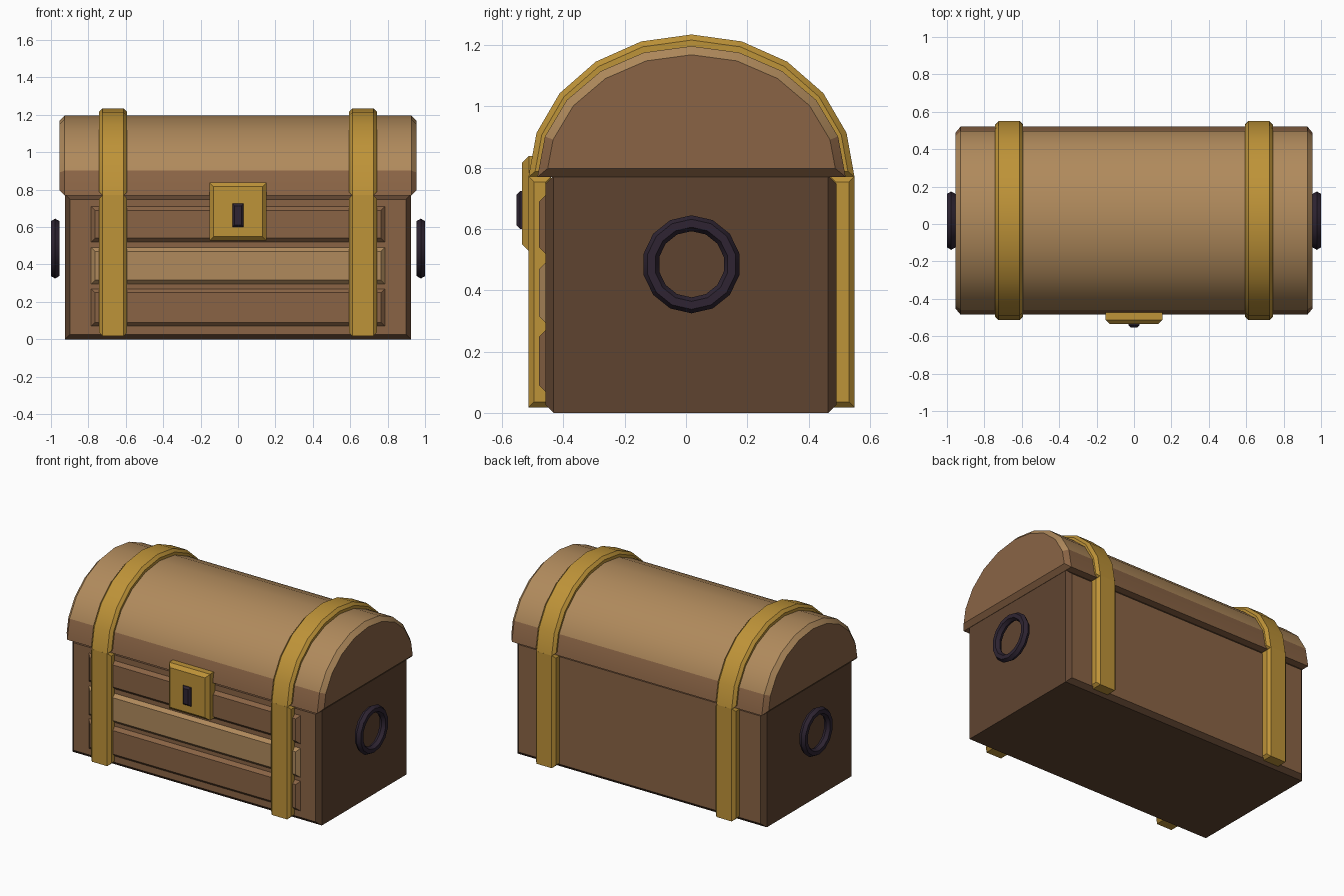
import bpy, bmesh, math
from mathutils import Vector, Matrix

if "Cube" in bpy.data.objects:
    bpy.data.objects.remove(bpy.data.objects["Cube"])

CY = 0.018  # depth centre of the chest body


def material(name, hex_rgb):
    m = bpy.data.materials.new(name)
    lin = []
    for i in (0, 2, 4):
        c = int(hex_rgb[i:i + 2], 16) / 255
        lin.append(c / 12.92 if c <= 0.04045 else ((c + 0.055) / 1.055) ** 2.4)
    m.diffuse_color = (*lin, 1)
    m.use_nodes = True
    m.node_tree.nodes["Principled BSDF"].inputs["Base Color"].default_value = m.diffuse_color
    return m


LIGHT = material("light_wood", "B08A5C")
MEDIUM = material("medium_wood", "8A6445")
DARK = material("dark_wood", "5F4430")
GOLD = material("gold_metal", "BE9338")
IRON = material("dark_iron", "2E2432")


def finish(name, bm, mats, rule=None):
    bmesh.ops.recalc_face_normals(bm, faces=bm.faces)
    bm.normal_update()
    if rule:
        for f in bm.faces:
            f.material_index = rule(f)
    me = bpy.data.meshes.new(name)
    bm.to_mesh(me)
    bm.free()
    for m in mats:
        me.materials.append(m)
    ob = bpy.data.objects.new(name, me)
    bpy.context.collection.objects.link(ob)
    bpy.ops.object.select_all(action='DESELECT')
    ob.select_set(True)
    bpy.context.view_layer.objects.active = ob
    bpy.ops.object.shade_smooth_by_angle(angle=math.radians(30))
    return ob


def prism(name, profile, axis, start, end, bevel, mats, rule=None, both=True):
    """Extrude a profile along x or y and chamfer the rim of its end caps."""
    def place(a, b, t):
        return (t, a, b) if axis == 'x' else (a, t, b)
    bm = bmesh.new()
    first = [bm.verts.new(place(a, b, start)) for a, b in profile]
    last = [bm.verts.new(place(a, b, end)) for a, b in profile]
    caps = [bm.faces.new(first), bm.faces.new(last)]
    n = len(profile)
    for i in range(n):
        j = (i + 1) % n
        bm.faces.new((first[i], first[j], last[j], last[i]))
    bmesh.ops.recalc_face_normals(bm, faces=bm.faces)
    rim = [e for c in (caps if both else caps[:1]) for e in c.edges]
    bmesh.ops.bevel(bm, geom=rim, offset=bevel, segments=1, affect='EDGES')
    return finish(name, bm, mats, rule)


def rect(a0, a1, b0, b1):
    return [(a0, b0), (a1, b0), (a1, b1), (a0, b1)]


def arc(ry, rz, base=0.77, n=10):
    return [(CY - ry * math.cos(math.pi * i / n),
             base + rz * math.sin(math.pi * i / n)) for i in range(n + 1)]


# Body: medium front and back panels, dark ends and chamfers
prism("chest_body", rect(-0.925, 0.925, 0, 0.775), 'y', CY - 0.477, CY + 0.473,
      0.027, [DARK, MEDIUM], lambda f: int(abs(f.normal.y) > 0.9))

# Barrel lid: light staves above a medium lower course and end panels
prism("lid", arc(0.503, 0.427), 'x', -0.955, 0.955, 0.028, [MEDIUM, LIGHT],
      lambda f: int(abs(f.normal.x) < 0.9 and f.calc_center_median().z > 0.89))

# Front planks
for i, (z0, z1) in enumerate([(0.07, 0.27), (0.295, 0.49), (0.52, 0.71)]):
    prism(f"front_plank_{i + 1}", rect(-0.785, 0.785, z0, z1), 'y', -0.48, -0.44,
          0.021, [LIGHT if i == 1 else MEDIUM], both=False)

# Straps: arched band over the lid, upright bands at front and back
for side, s in (("left", -1), ("right", 1)):
    x0, x1 = sorted((s * 0.593, s * 0.742))
    band = arc(0.532, 0.465) + arc(0.48, 0.405)[::-1]
    prism(f"{side}_lid_strap", band, 'x', x0, x1, 0.018, [GOLD])
    for part, y0, y1 in (("front", CY - 0.532, -0.44), ("back", 0.47, CY + 0.532)):
        prism(f"{side}_{part}_strap", rect(y0, y1, 0.018, 0.772), 'x', x0, x1,
              0.018, [GOLD])

    # Ring handle on each end
    bm = bmesh.new()
    rings = []
    for i in range(14):
        a = 2 * math.pi * i / 14
        ring = []
        for k in range(6):
            t = math.pi * k / 3
            r = 0.134 + 0.026 * math.cos(t)
            ring.append(bm.verts.new((s * 0.9775 + 0.026 * math.sin(t),
                                      CY + r * math.sin(a), 0.485 + r * math.cos(a))))
        rings.append(ring)
    for i in range(14):
        p, q = rings[i], rings[(i + 1) % 14]
        for k in range(6):
            m = (k + 1) % 6
            bm.faces.new((p[k], p[m], q[m], q[k]))
    finish(f"{side}_ring_handle", bm, [IRON])

# Lock plate and keyhole
prism("lock_plate", rect(-0.152, 0.152, 0.528, 0.838), 'y', -0.535, -0.44,
      0.022, [GOLD], both=False)
prism("keyhole", rect(-0.03, 0.03, 0.6, 0.725), 'y', -0.553, -0.52,
      0.012, [IRON], both=False)
